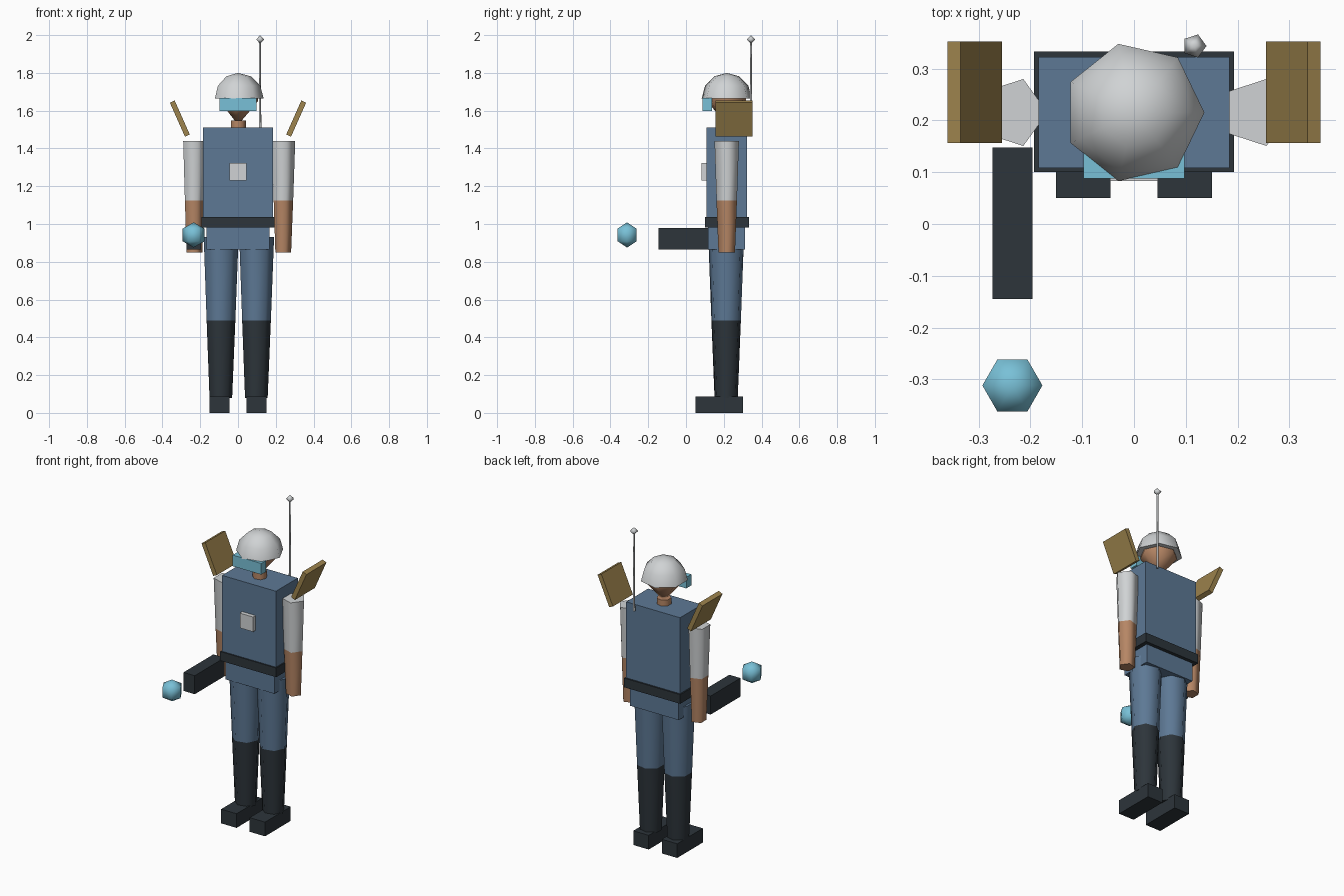
import bpy, bmesh, math
from mathutils import Matrix

old = bpy.data.objects.get("Cube")
if old:
    bpy.data.objects.remove(old, do_unlink=True)


def material(name, rgb):
    mat = bpy.data.materials.new(name)
    mat.use_nodes = True
    mat.diffuse_color = (*rgb, 1)
    mat.node_tree.nodes["Principled BSDF"].inputs["Base Color"].default_value = (*rgb, 1)
    return mat


BLUE = material("uniform blue", (0.11, 0.19, 0.30))
DARK = material("dark leather", (0.026, 0.035, 0.043))
SKIN = material("skin", (0.47, 0.24, 0.13))
LIGHT = material("light grey", (0.63, 0.65, 0.66))
GOLD = material("dull gold", (0.34, 0.23, 0.075))
CYAN = material("cyan glow", (0.19, 0.53, 0.68))
DEPTH = 0.2155  # y of the body's centre line


def finish(name, bm, mat):
    bmesh.ops.recalc_face_normals(bm, faces=bm.faces)
    mesh = bpy.data.meshes.new(name)
    bm.to_mesh(mesh)
    bm.free()
    mesh.materials.append(mat)
    obj = bpy.data.objects.new(name, mesh)
    bpy.context.collection.objects.link(obj)
    return obj


def box(name, mat, x, y, z, tilt=0):
    """Box from (low, high) ranges, turned about its own y axis."""
    bm = bmesh.new()
    bmesh.ops.create_cube(bm, size=1)
    spans = (x, y, z)
    centre = [(a + b) / 2 for a, b in spans]
    size = [b - a for a, b in spans]
    bm.transform(Matrix.Translation(centre) @ Matrix.Rotation(tilt, 4, 'Y')
                 @ Matrix.Diagonal((*size, 1)))
    return finish(name, bm, mat)


def lathe(name, mat, x, y, profile, sides, smooth=75):
    """Solid of revolution from (radius, z) points, bottom to top."""
    bm = bmesh.new()
    rings = []
    for r, z in profile:
        if r == 0:
            rings.append([bm.verts.new((x, y, z))] * sides)
        else:
            angles = [math.tau * i / sides for i in range(sides)]
            rings.append([bm.verts.new((x + r * math.cos(a), y + r * math.sin(a), z))
                          for a in angles])
    for low, high in zip(rings, rings[1:]):
        for i in range(sides):
            j = (i + 1) % sides
            corners = dict.fromkeys((low[i], low[j], high[j], high[i]))
            bm.faces.new(list(corners))
    for ring, (r, z) in ((rings[0], profile[0]), (rings[-1], profile[-1])):
        if r:
            bm.faces.new(ring)
    obj = finish(name, bm, mat)
    bpy.ops.object.select_all(action='DESELECT')
    obj.select_set(True)
    bpy.context.view_layer.objects.active = obj
    bpy.ops.object.shade_smooth_by_angle(angle=math.radians(smooth))
    return obj


def ball(name, mat, x, y, z, radius, sides, rings, smooth=100):
    steps = [math.pi * i / rings for i in range(rings + 1)]
    profile = [(radius * math.sin(a) if 0 < i < rings else 0, z - radius * math.cos(a))
               for i, a in enumerate(steps)]
    return lathe(name, mat, x, y, profile, sides, smooth)


# Legs, arms and shoulder plates
for side, s in (("right", -1), ("left", 1)):
    leg = 0.094 * s
    foot = 0.098 * s
    box(side + "_foot", DARK, (foot - 0.053, foot + 0.053), (0.05, 0.302), (0, 0.088))
    lathe(side + "_boot", DARK, leg, 0.2125, [(0.063, 0.08), (0.08, 0.49)], 7)
    lathe(side + "_thigh", BLUE, leg, 0.2125, [(0.08, 0.49), (0.097, 0.93)], 7)
    arm = 0.235 * s
    lathe(side + "_sleeve", LIGHT, arm, DEPTH, [(0.057, 1.125), (0.068, 1.44)], 5)
    lathe(side + "_forearm", SKIN, arm, DEPTH, [(0.046, 0.848), (0.057, 1.125)], 5)
    plate = 0.308 * s
    box(side + "_shoulder_plate", GOLD, (plate - 0.014, plate + 0.014),
        (0.157, 0.353), (1.4595, 1.6565), tilt=math.radians(24) * s)

# Trunk
box("pelvis", BLUE, (-0.168, 0.168), (0.117, 0.312), (0.865, 0.985))
box("belt", DARK, (-0.193, 0.193), (0.1, 0.333), (0.981, 1.038))
box("torso", BLUE, (-0.185, 0.185), (0.108, 0.323), (1.038, 1.51))
box("chest_badge", LIGHT, (-0.046, 0.046), (0.083, 0.11), (1.23, 1.322))

# Head
lathe("neck", SKIN, 0, DEPTH, [(0.042, 1.5), (0.042, 1.547)], 7)
lathe("head", SKIN, 0, DEPTH,
      [(0, 1.525), (0.06, 1.595), (0.106, 1.65), (0.1, 1.71), (0, 1.76)], 7)
dome = [(0.136 * math.cos(math.radians(a)), 1.664 + 0.136 * math.sin(math.radians(a)))
        for a in (0, 30, 60)]
lathe("helmet", LIGHT, 0, DEPTH, dome + [(0, 1.8)], 7)
box("visor", CYAN, (-0.098, 0.098), (0.088, 0.137), (1.598, 1.667))

# Antenna on the back
lathe("antenna_rod", LIGHT, 0.1165, 0.344, [(0.007, 1.48), (0.005, 1.97)], 5)
ball("antenna_tip", LIGHT, 0.1165, 0.344, 1.977, 0.0235, 5, 2)

# Blaster in the right hand, with its glowing shot
box("blaster", DARK, (-0.273, -0.196), (-0.145, 0.148), (0.865, 0.98))
ball("energy_shot", CYAN, -0.235, -0.312, 0.942, 0.067, 6, 3)
